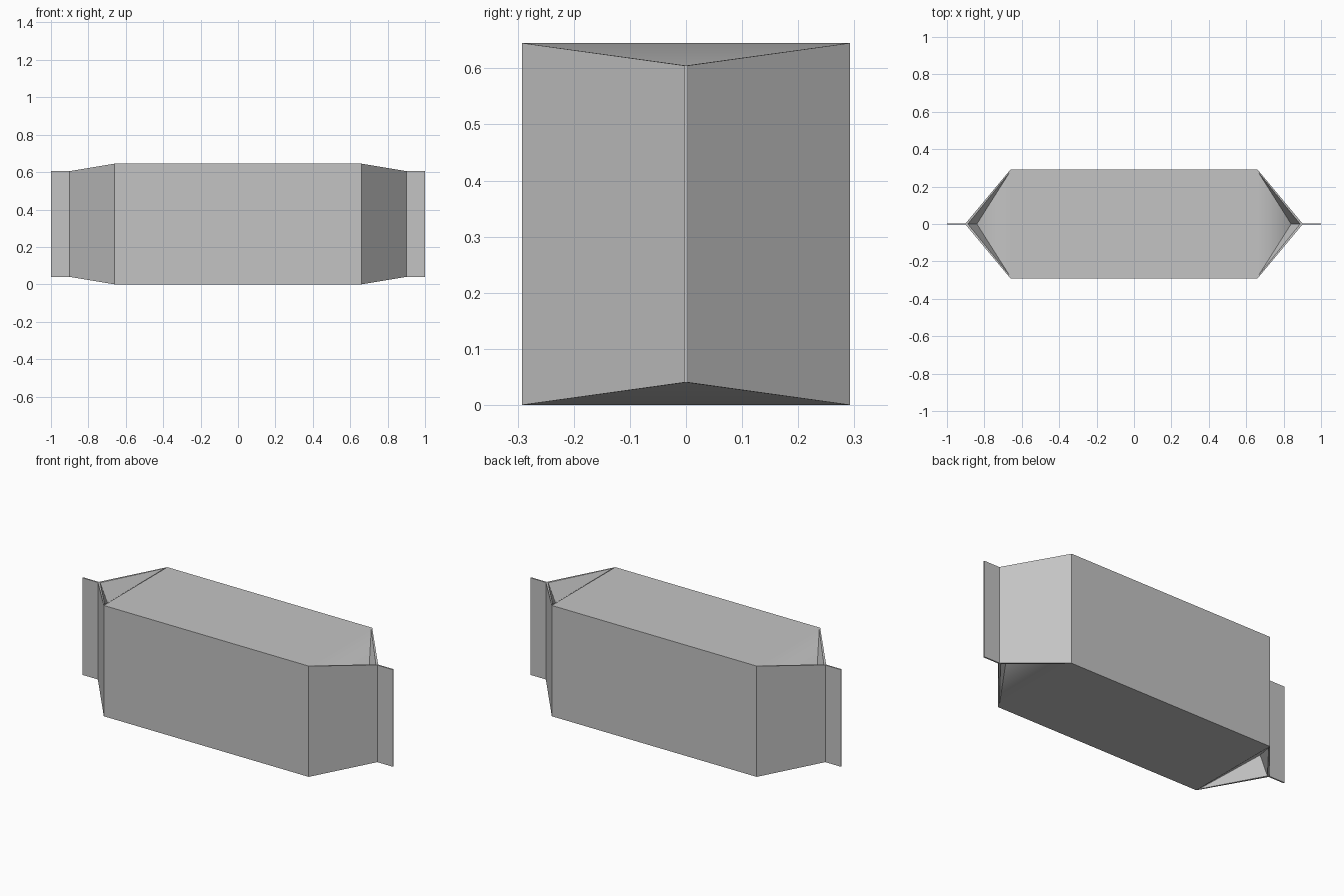
import bpy
import bmesh
import math

cube = bpy.data.objects.get("Cube")
if cube:
    bpy.data.objects.remove(cube, do_unlink=True)

# One plain wrapper colour
wrapper = bpy.data.materials.new("wrapper_grey")
wrapper.use_nodes = True
colour = (0.55, 0.55, 0.55, 1)
wrapper.diffuse_color = colour
wrapper.node_tree.nodes["Principled BSDF"].inputs["Base Color"].default_value = colour

HEIGHT = 0.645
HALF_X, HALF_Y = 0.66, 0.292
FIN_X, FIN_Z, FIN_Y = 0.9, 0.605, 0.004


def finish(name, bm):
    bmesh.ops.remove_doubles(bm, verts=bm.verts, dist=0.0005)
    bmesh.ops.recalc_face_normals(bm, faces=bm.faces)
    mesh = bpy.data.meshes.new(name)
    bm.to_mesh(mesh)
    bm.free()
    mesh.materials.append(wrapper)
    obj = bpy.data.objects.new(name, mesh)
    bpy.context.collection.objects.link(obj)
    return obj


# Packet body: straight panels, tapered end panels and tucked gussets
bm = bmesh.new()


def face(*points):
    bm.faces.new([bm.verts.new(p) for p in points])


def level(z, top):
    return z if top else HEIGHT - z


for top in (True, False):
    z = level(HEIGHT, top)
    face((-HALF_X, -HALF_Y, z), (HALF_X, -HALF_Y, z),
         (HALF_X, HALF_Y, z), (-HALF_X, HALF_Y, z))

for y in (-HALF_Y, HALF_Y):
    face((-HALF_X, y, 0), (HALF_X, y, 0), (HALF_X, y, HEIGHT), (-HALF_X, y, HEIGHT))

for end in (-1, 1):
    for top in (True, False):
        tuck = (end * 0.84, 0, level(0.5, top))
        seal = (end * 0.888, 0, level(FIN_Z, top))
        corner, inner, fin = {}, {}, {}
        for side in (-1, 1):
            corner[side] = (end * HALF_X, side * HALF_Y, level(HEIGHT, top))
            inner[side] = (end * 0.665, side * 0.276, level(0.643, top))
            fin[side] = (end * FIN_X, side * FIN_Y, level(FIN_Z, top))
            # Narrow rim and the inward folded triangle
            face(corner[side], fin[side], seal, inner[side])
            face(inner[side], seal, tuck)
            face(corner[side], inner[side], tuck)
        face(corner[-1], corner[1], tuck)
        face(fin[-1], fin[1], seal)
    for side in (-1, 1):
        low, high = HEIGHT - FIN_Z, FIN_Z
        face((end * HALF_X, side * HALF_Y, 0), (end * FIN_X, side * FIN_Y, low),
             (end * FIN_X, side * FIN_Y, high), (end * HALF_X, side * HALF_Y, HEIGHT))
    face(*[(end * FIN_X, y, h) for y, h in ((-FIN_Y, low), (FIN_Y, low),
                                            (FIN_Y, high), (-FIN_Y, high))])

body = finish("packet_body", bm)

# Soft crease only where the top and bottom panels dip into the tucks
for polygon in body.data.polygons:
    polygon.use_smooth = True
for edge in body.data.edges:
    a, b = (body.data.vertices[i].co for i in edge.vertices)
    crease = abs(a.x - b.x) < 0.001 and abs(a.z - b.z) < 0.001 and abs(a.y - b.y) > HALF_Y
    edge.use_edge_sharp = not crease
weighted = body.modifiers.new("panel_normals", 'WEIGHTED_NORMAL')
weighted.keep_sharp = True
weighted.weight = 100

# Flat crimped fins at both ends
for end, label in ((-1, "right"), (1, "left")):
    bm = bmesh.new()
    bmesh.ops.create_cube(bm, size=1)
    bmesh.ops.scale(bm, vec=(1 - FIN_X, 2 * FIN_Y, 2 * FIN_Z - HEIGHT), verts=bm.verts)
    bmesh.ops.translate(bm, vec=(end * (1 + FIN_X) / 2, 0, HEIGHT / 2), verts=bm.verts)
    finish(label + "_seal_fin", bm)
